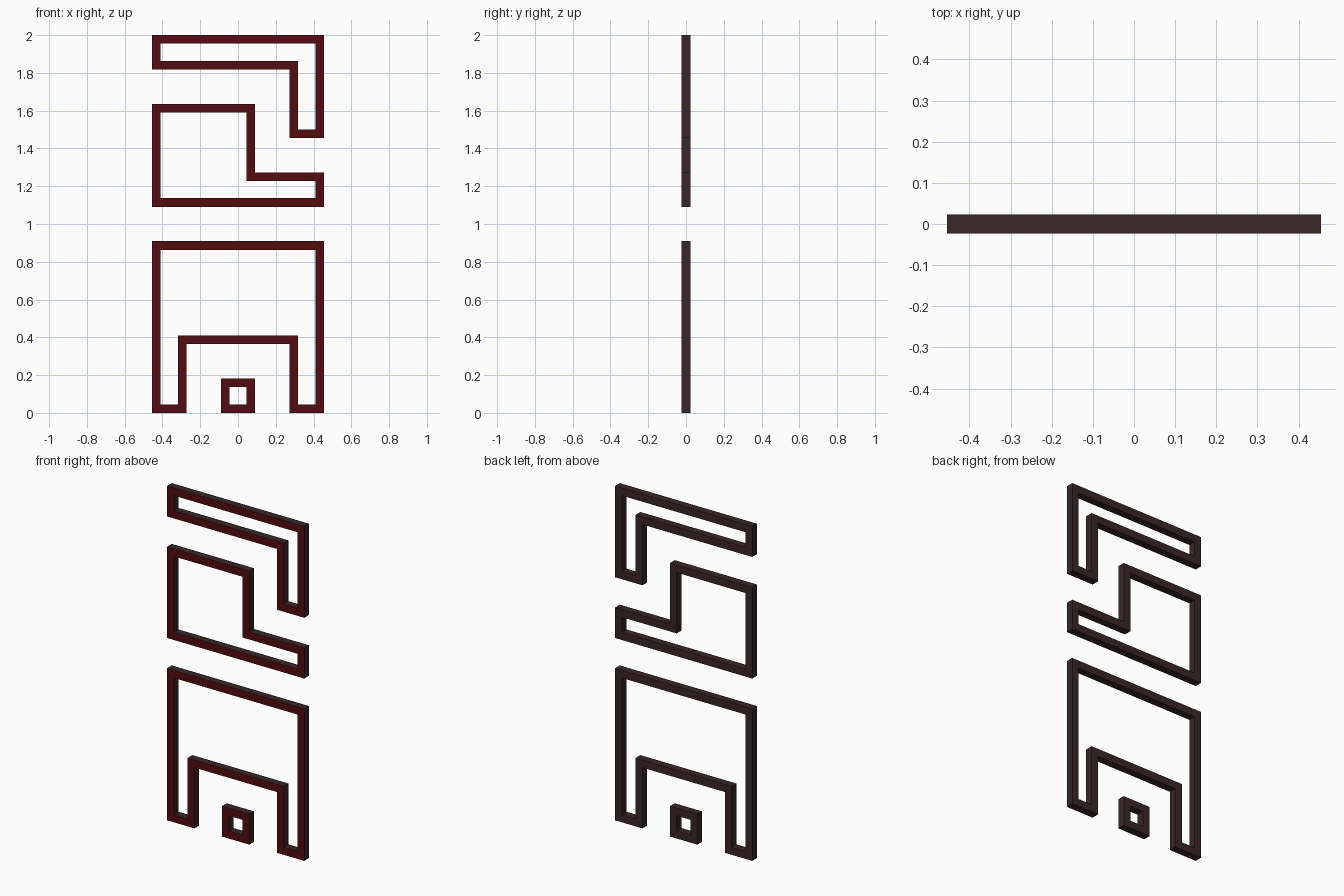
import bpy, bmesh
from mathutils import Vector

if "Cube" in bpy.data.objects:
    bpy.data.objects.remove(bpy.data.objects["Cube"])

U = 1 / 22  # the whole design sits on a grid: 20 wide, 44 tall, bars one cell thick


def material(name, rgb):
    m = bpy.data.materials.new(name)
    m.diffuse_color = (*rgb, 1)
    m.use_nodes = True
    m.node_tree.nodes["Principled BSDF"].inputs["Base Color"].default_value = m.diffuse_color
    return m


dark = material("dark brown", (0.040, 0.019, 0.021))
red = material("deep red", (0.085, 0.004, 0.005))


def frame(name, outline):
    """Square-section frame inside a counter-clockwise right-angled outline (x, z)."""
    pts = [Vector(p) for p in outline]
    n = len(pts)
    # inward normal of each edge, then mitred inner corners
    normals = []
    for i in range(n):
        d = (pts[(i + 1) % n] - pts[i]).normalized()
        normals.append(Vector((-d.y, d.x)))
    inner = [pts[i] + normals[i - 1] + normals[i] for i in range(n)]

    bm = bmesh.new()
    ring = lambda loop, y: [bm.verts.new((p.x * U, y * U, p.y * U)) for p in loop]
    # section: outer front, inner front, inner back, outer back
    rings = [ring(pts, -0.5), ring(inner, -0.5), ring(inner, 0.5), ring(pts, 0.5)]
    for k in range(4):
        a, b = rings[k], rings[(k + 1) % 4]
        for i in range(n):
            j = (i + 1) % n
            bm.faces.new((a[i], a[j], b[j], b[i]))
    bmesh.ops.recalc_face_normals(bm, faces=bm.faces)
    # red on the front only
    for f in bm.faces:
        f.material_index = 1 if f.normal.y < -0.5 else 0
    me = bpy.data.meshes.new(name)
    bm.to_mesh(me)
    bm.free()
    me.materials.append(dark)
    me.materials.append(red)
    ob = bpy.data.objects.new(name, me)
    bpy.context.collection.objects.link(ob)


# Upper hooked frame
frame("top_hook_frame", [(-10, 40), (6, 40), (6, 32), (10, 32), (10, 44), (-10, 44)])
# Stepped frame below it
frame("step_frame", [(-10, 24), (10, 24), (10, 28), (2, 28), (2, 36), (-10, 36)])
# Lower arch frame
frame("arch_frame", [(-10, 0), (-6, 0), (-6, 8), (6, 8), (6, 0), (10, 0), (10, 20), (-10, 20)])
# Small square in the arch opening
frame("small_square_frame", [(-2, 0), (2, 0), (2, 4), (-2, 4)])
